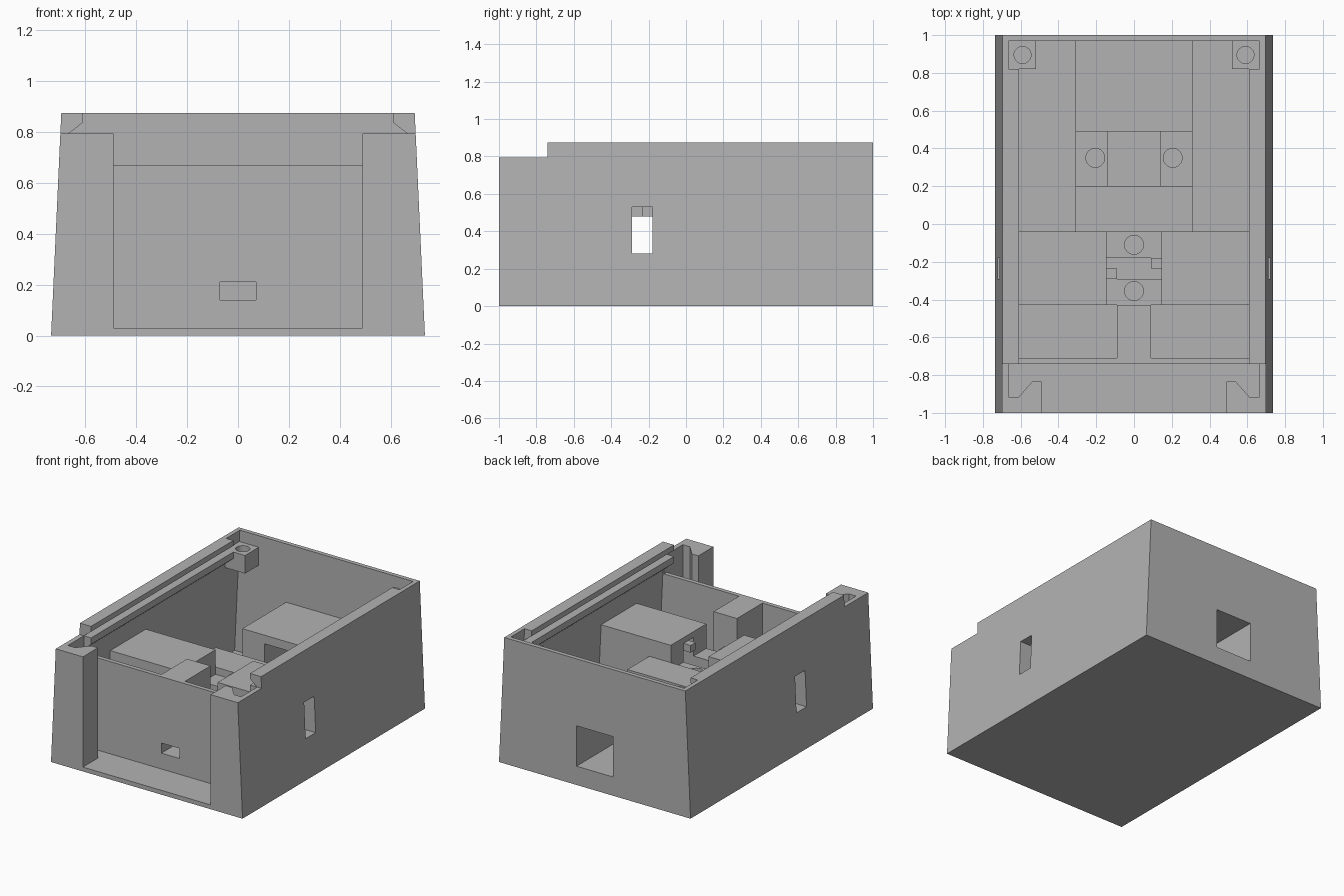
import bpy, bmesh

cube = bpy.data.objects.get("Cube")
if cube:
    bpy.data.objects.remove(cube)

grey = bpy.data.materials.new("plain_grey")
grey.use_nodes = True
grey.diffuse_color = (0.45, 0.45, 0.45, 1)
grey.node_tree.nodes["Principled BSDF"].inputs["Base Color"].default_value = grey.diffuse_color


def prism(name, outline, axis, start, end):
    """Extrude a 2D outline: (x, z) along y, or (x, y) along z."""
    bm = bmesh.new()
    pts = [(u, start, v) if axis == "y" else (u, v, start) for u, v in outline]
    face = bm.faces.new([bm.verts.new(p) for p in pts])
    new = bmesh.ops.extrude_face_region(bm, geom=[face])["geom"]
    d = end - start
    bmesh.ops.translate(bm, verts=[g for g in new if isinstance(g, bmesh.types.BMVert)],
                        vec=(0, d, 0) if axis == "y" else (0, 0, d))
    bmesh.ops.recalc_face_normals(bm, faces=bm.faces)
    mesh = bpy.data.meshes.new(name)
    bm.to_mesh(mesh)
    bm.free()
    mesh.materials.append(grey)
    obj = bpy.data.objects.new(name, mesh)
    bpy.context.collection.objects.link(obj)
    return obj


def box(name, x0, x1, y0, y1, z0, z1):
    return prism(name, [(x0, z0), (x1, z0), (x1, z1), (x0, z1)], "y", y0, y1)


def drill(name, x, y, radius, z0, z1):
    bpy.ops.mesh.primitive_cylinder_add(vertices=32, radius=radius, depth=z1 - z0,
                                        location=(x, y, (z0 + z1) / 2))
    obj = bpy.context.object
    obj.name = name
    return obj


def cut(target, *cutters):
    """Subtract each cutter from the target, then drop the cutters."""
    for cutter in cutters:
        mod = target.modifiers.new("cut", "BOOLEAN")
        mod.operation, mod.solver, mod.object = "DIFFERENCE", "EXACT", cutter
        bpy.context.view_layer.update()
        graph = bpy.context.evaluated_depsgraph_get()
        mesh = bpy.data.meshes.new_from_object(target.evaluated_get(graph))
        target.modifiers.clear()
        target.data = mesh
        mesh.materials.clear()
        mesh.materials.append(grey)
        bpy.data.objects.remove(cutter)


def flip(outline, side):
    return [(side * u, v) for u, v in outline]


def side_window():
    return box("window_cutter", -0.9, 0.9, -0.29, -0.18, 0.28, 0.53)


def back_window():
    return box("socket_cutter", -0.14, 0.14, 0.2, 1.1, 0.13, 0.41)


def cable_hole():
    return box("cable_cutter", -0.07, 0.07, -0.9, -0.45, 0.14, 0.21)


# Tapered case with floor, thin walls and a lowered front
case = prism("case_shell", [(-0.735, 0), (0.735, 0), (0.695, 0.875), (-0.695, 0.875)], "y", -1, 1)
cut(case,
    prism("cavity", [(-0.705, 0.03), (0.705, 0.03), (0.664, 0.9), (-0.664, 0.9)], "y", -0.71, 0.97),
    box("front_step", -0.9, 0.9, -1.1, -0.74, 0.795, 1),
    box("front_recess", -0.49, 0.49, -1.1, -0.74, 0.03, 1),
    box("front_wall_top", -0.665, 0.665, -0.75, -0.70, 0.67, 1),
    side_window(), back_window(), cable_hole())

# Vertical slots in the front posts for a sliding panel
slot = [(0.45, -0.74), (0.45, -0.835), (0.54, -0.835), (0.61, -0.915), (0.665, -0.915), (0.665, -0.74)]
for side in (1, -1):
    cut(case, prism("slot_cutter", flip(slot, side), "z", 0.03, 1))

# Parts mirrored on both long sides
upper = [(0.68, 0.875), (0.61, 0.875), (0.61, 0.838), (0.665, 0.795), (0.68, 0.795)]
lower = [(0.68, 0.795), (0.61, 0.795), (0.61, 0.75), (0.68, 0.69)]
socket = [(0.145, 0.02), (0.72, 0.02), (0.69, 0.57), (0.145, 0.57)]
for side, label in ((1, "left"), (-1, "right")):
    # Dovetail lid rails
    prism(label + "_upper_rail", flip(upper, side), "y", -0.74, 0.82)
    prism(label + "_lower_rail", flip(lower, side), "y", -0.74, 0.82)
    # Screw post in the rear corner
    post = box(label + "_corner_post", side * 0.52, side * 0.68, 0.82, 0.98, 0.67, 0.795)
    cut(post, drill("post_drill", side * 0.59, 0.895, 0.045, 0.7, 0.9))
    # Side socket block with a tunnel to the window
    block = prism(label + "_socket_block", flip(socket, side), "y", -0.43, -0.04)
    cut(block, side_window())
    # Small retaining lip at the tunnel mouth
    y0 = -0.235 if side > 0 else -0.29
    box(label + "_lip", side * 0.09, side * 0.145, y0, y0 + 0.055, 0.48, 0.53)
    # Screw pad beside the rear socket
    pad = box(label + "_rear_pad", side * 0.14, side * 0.31, 0.2, 0.49, 0.02, 0.25)
    cut(pad, drill("pad_drill", side * 0.205, 0.35, 0.05, 0.12, 0.3))

# Centre channel and its two screw pads
box("centre_base", -0.145, 0.145, -0.43, -0.04, 0.02, 0.28)
for name, y0, y1, hole in (("front_centre_pad", -0.43, -0.29, -0.355),
                           ("rear_centre_pad", -0.18, -0.04, -0.11)):
    pad = box(name, -0.145, 0.145, y0, y1, 0.28, 0.40)
    cut(pad, drill("pad_drill", 0, hole, 0.05, 0.3, 0.5))

# Rear socket: tunnel block, channel floor and stop block
cut(box("rear_socket_block", -0.31, 0.31, 0.49, 0.98, 0.02, 0.47), back_window())
box("rear_channel_floor", -0.14, 0.14, 0.2, 0.49, 0.02, 0.13)
box("rear_stop_block", -0.31, 0.31, -0.04, 0.2, 0.02, 0.45)

# Cable block behind the front wall
cut(box("cable_block", -0.09, 0.09, -0.72, -0.43, 0.02, 0.67), cable_hole())
